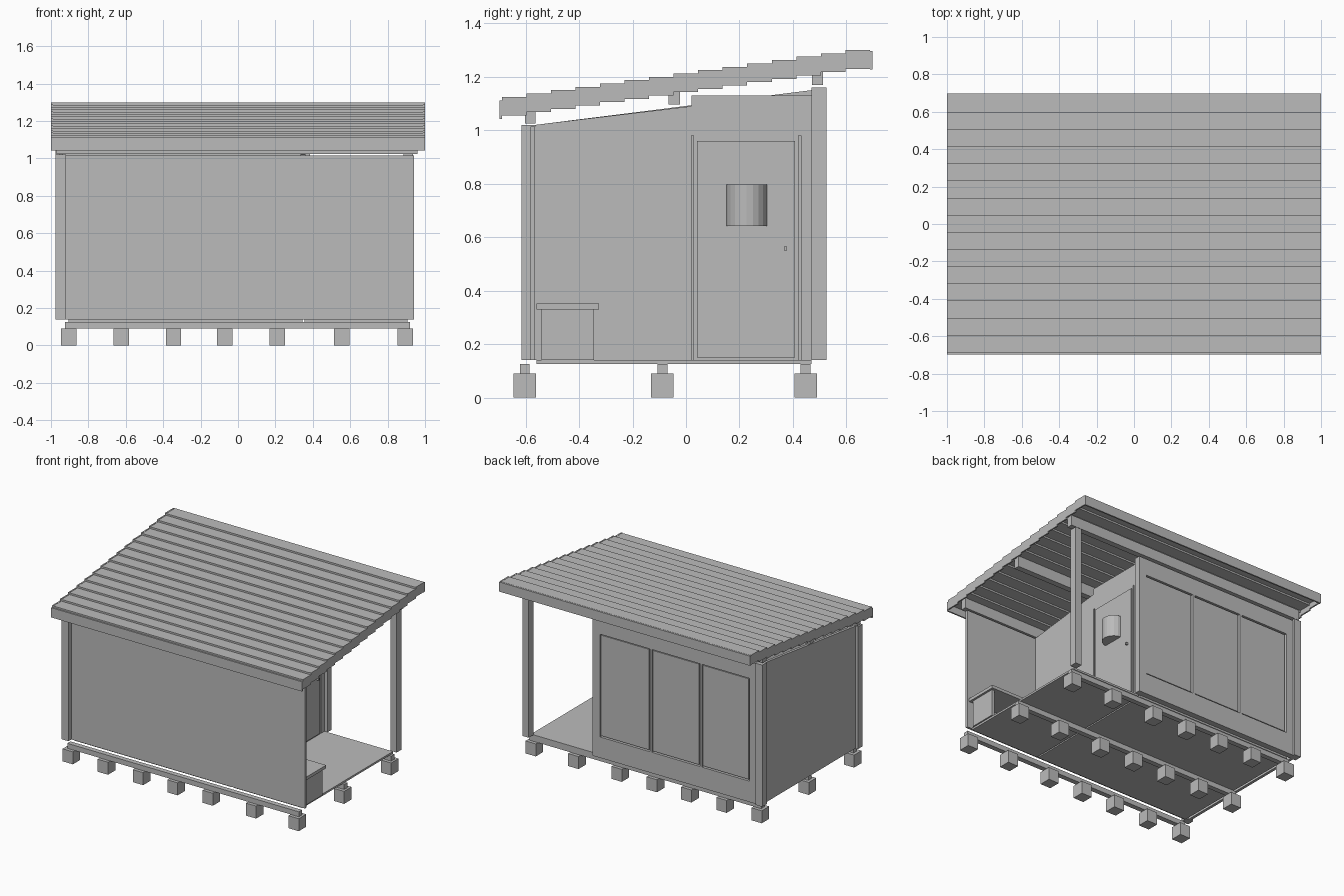
import bpy, bmesh, math

# single flat grey
grey = bpy.data.materials.new("light grey")
grey.diffuse_color = (0.5, 0.5, 0.5, 1)


def finish(name, bm):
    bmesh.ops.recalc_face_normals(bm, faces=bm.faces)
    me = bpy.data.meshes.new(name)
    bm.to_mesh(me)
    bm.free()
    me.materials.append(grey)
    ob = bpy.data.objects.new(name, me)
    bpy.context.collection.objects.link(ob)
    return ob


def add_box(bm, x0, x1, y0, y1, z0, z1):
    vs = bmesh.ops.create_cube(bm, size=1)["verts"]
    for v in vs:
        v.co.x = x1 if v.co.x > 0 else x0
        v.co.y = y1 if v.co.y > 0 else y0
        v.co.z = z1 if v.co.z > 0 else z0


def boxes(name, items):
    bm = bmesh.new()
    for b in items:
        add_box(bm, *b)
    return finish(name, bm)


def side_panel(name, x0, x1, profile):
    """Extrude a (y, z) outline along x."""
    bm = bmesh.new()
    f = bm.faces.new([bm.verts.new((x0, y, z)) for y, z in profile])
    new = bmesh.ops.extrude_face_region(bm, geom=[f])["geom"]
    bmesh.ops.translate(bm, vec=(x1 - x0, 0, 0),
                        verts=[v for v in new if isinstance(v, bmesh.types.BMVert)])
    return finish(name, bm)


# foundation blocks and bearers
rows = (-0.603, -0.088, 0.447)
cols = (-0.905, -0.625, -0.345, -0.07, 0.21, 0.555, 0.895)
boxes("foundation_blocks", [(x - .041, x + .041, y - .042, y + .042, 0, 0.09)
                            for x in cols for y in rows])
boxes("floor_bearers", [(-0.925, 0.92, y - .018, y + .018, 0.09, 0.126) for y in rows])

# floor, split between room and porch
boxes("floor", [(-0.905, 0.345, -0.56, 0.47, 0.126, 0.14),
                (0.355, 0.905, -0.56, 0.47, 0.126, 0.14)])

# corner posts
boxes("corner_posts", [(-0.975, -0.92, -0.615, -0.565, 0.14, 1.02),
                       (-0.975, -0.92, 0.47, 0.525, 0.14, 1.16),
                       (0.885, 0.935, 0.47, 0.525, 0.14, 1.16)])

# front and left walls
boxes("front_wall", [(-0.92, 0.94, -0.582, -0.565, 0.14, 1.015)])
side_panel("left_wall", -0.955, -0.935,
           [(-0.565, 0.14), (0.47, 0.14), (0.47, 1.15), (-0.565, 1.02)])

# partition: sloped part, then door part with a narrow side opening
side_panel("partition_wall", 0.335, 0.36,
           [(-0.565, 0.14), (0.02, 0.14), (0.02, 1.09), (-0.565, 1.02)])
boxes("door_wall", [(0.335, 0.36, 0.028, 0.42, 0.14, 0.98),
                    (0.335, 0.36, 0.02, 0.47, 0.98, 1.13),
                    (0.335, 0.345, 0.02, 0.47, 0.14, 0.98),
                    (0.335, 0.36, 0.43, 0.47, 0.14, 0.98)])
boxes("door", [(0.355, 0.368, 0.042, 0.408, 0.15, 0.96)])
boxes("door_handle", [(0.365, 0.385, 0.367, 0.378, 0.55, 0.565)])

# rounded hanging on the door
bm = bmesh.new()
bmesh.ops.create_cone(bm, cap_ends=True, segments=20, radius1=0.076, radius2=0.076, depth=0.155)
bmesh.ops.translate(bm, vec=(0.365, 0.227, 0.72), verts=bm.verts)
bmesh.ops.bisect_plane(bm, geom=bm.verts[:] + bm.edges[:] + bm.faces[:],
                       plane_co=(0.362, 0, 0), plane_no=(1, 0, 0), clear_inner=True)
finish("door_lamp", bm)

# back wall: frame with three recessed panels
z0, z1 = 0.29, 1.03
bars = [(-0.92, -0.865), (-0.487, -0.47), (-0.088, -0.07), (0.325, 0.385)]
boxes("back_wall", [(a, b, 0.47, 0.512, z0, z1) for a, b in bars]
      + [(-0.92, 0.385, 0.47, 0.512, 0.14, z0), (-0.92, 0.385, 0.47, 0.512, z1, 1.15)])
boxes("back_panels", [(bars[i][1] + .012, bars[i + 1][0] - .004, 0.475, 0.506, z0 + .008, z1 - .008)
                      for i in range(3)]
      + [(-0.88, 0.34, 0.472, 0.482, z0 - .01, z1 + .01)])

# porch bench
boxes("porch_bench", [(0.365, 0.93, -0.56, -0.325, 0.33, 0.352),
                      (0.37, 0.39, -0.54, -0.345, 0.14, 0.33),
                      (0.895, 0.915, -0.54, -0.345, 0.14, 0.33)])

# roof purlins
boxes("roof_purlins", [(-0.97, 0.96, -0.602, -0.562, 1.025, 1.10),
                       (-0.97, 0.96, -0.065, -0.023, 1.097, 1.175),
                       (-0.97, 0.96, 0.472, 0.513, 1.17, 1.245)])

# stepped roof boards with stepped side trim
n, pitch, rise, y_start = 15, 0.0917, 0.0125, -0.688
boards, trim = [], []
for i in range(n):
    y, top = y_start + i * pitch, 1.125 + i * rise
    boards.append((-0.99, 0.99, y, y + pitch, top - 0.033, top - 0.002))
    for s in (-1, 1):
        xa, xb = sorted((s * 0.989, s * 0.999))
        trim.append((xa, xb, y, y + pitch, top - 0.07, top))
boxes("roof_boards", boards)
boxes("roof_side_trim", trim)
boxes("roof_front_fascia", [(-0.999, 0.999, -0.698, -0.688, 1.042, 1.112)])
boxes("roof_back_fascia", [(-0.999, 0.999, 0.6875, 0.698, 1.228, 1.297)])
